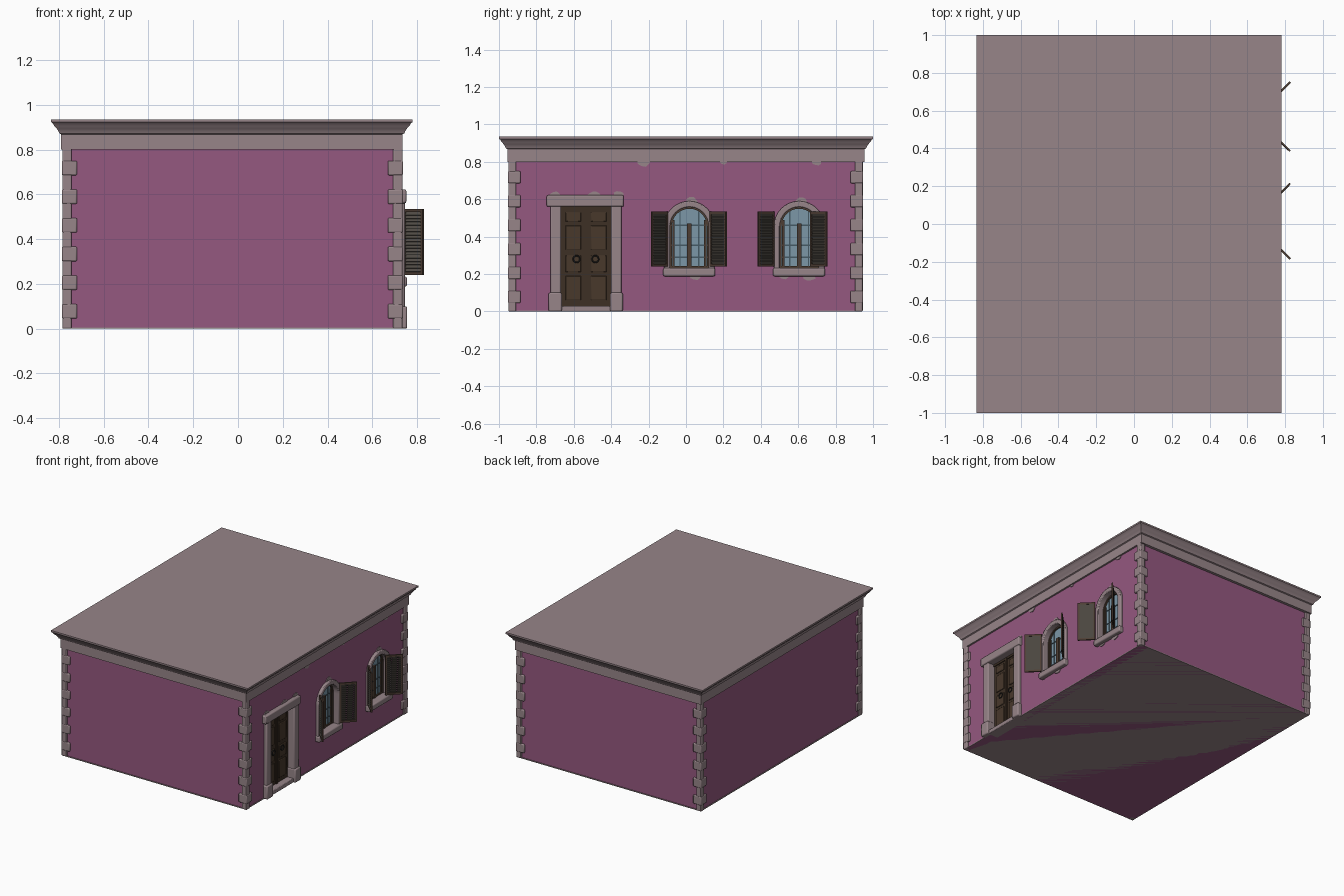
import bpy, bmesh, math, random
from mathutils import Matrix, Vector

if "Cube" in bpy.data.objects:
    bpy.data.objects.remove(bpy.data.objects["Cube"])

random.seed(4)


def material(name, r, g, b):
    m = bpy.data.materials.new(name)
    m.diffuse_color = (r, g, b, 1)
    m.use_nodes = True
    m.node_tree.nodes["Principled BSDF"].inputs["Base Color"].default_value = m.diffuse_color
    return m


PINK = material("pink plaster", 0.30, 0.098, 0.215)
STONE = material("mauve stone", 0.31, 0.235, 0.25)
DOOR = material("dark brown wood", 0.047, 0.029, 0.018)
PANEL = material("door panel brown", 0.065, 0.040, 0.024)
SASH = material("window brown", 0.075, 0.048, 0.034)
GLASS = material("pale blue glass", 0.20, 0.31, 0.39)
BAR = material("slate blue bars", 0.06, 0.10, 0.13)
SLAT = material("weathered grey slats", 0.085, 0.075, 0.062)
METAL = material("dark iron", 0.02, 0.018, 0.017)


def finish(name, bm, mat, bevel=0.0):
    bmesh.ops.recalc_face_normals(bm, faces=bm.faces)
    me = bpy.data.meshes.new(name)
    bm.to_mesh(me)
    bm.free()
    me.materials.append(mat)
    ob = bpy.data.objects.new(name, me)
    bpy.context.collection.objects.link(ob)
    if bevel:
        mod = ob.modifiers.new("soft edges", "BEVEL")
        mod.width, mod.segments = bevel, 2
    return ob


def boxes(name, spans, mat, bevel=0.0, matrix=None):
    """Several boxes in one object, each (x0, x1, y0, y1, z0, z1)."""
    bm = bmesh.new()
    for x0, x1, y0, y1, z0, z1 in spans:
        m = Matrix.Translation(((x0 + x1) / 2, (y0 + y1) / 2, (z0 + z1) / 2))
        m = m @ Matrix.Diagonal((x1 - x0, y1 - y0, z1 - z0, 1))
        bmesh.ops.create_cube(bm, size=1, matrix=m)
    if matrix:
        bm.transform(matrix)
    return finish(name, bm, mat, bevel)


def prism(name, outline, x0, x1, mat, bevel=0.0):
    """A (y, z) outline extruded along x."""
    bm = bmesh.new()
    f = bm.faces.new([bm.verts.new((x0, y, z)) for y, z in outline])
    r = bmesh.ops.extrude_face_region(bm, geom=[f])
    vs = [v for v in r["geom"] if isinstance(v, bmesh.types.BMVert)]
    bmesh.ops.translate(bm, verts=vs, vec=(x1 - x0, 0, 0))
    return finish(name, bm, mat, bevel)


def arch(c, r, bottom, spring=0.455, n=16):
    pts = [(c - r, bottom)]
    pts += [(c - r * math.cos(math.pi * i / n), spring + r * math.sin(math.pi * i / n)) for i in range(n + 1)]
    return pts + [(c + r, bottom)]


def arch_band(c, r_in, r_out, bottom):
    return arch(c, r_out, bottom) + arch(c, r_in, bottom)[::-1]


WALL = 0.722          # outer plane of the facade
WINDOWS = [(0.018, -0.10, 0.13), (0.605, 0.47, 0.667)]   # centre, shutter hinges

# plastered walls with recesses for door and windows
walls = boxes("walls", [(-0.775, WALL, -0.94, 0.935, 0, 0.83)], PINK)
cutters = [boxes("door_cutter", [(0.66, 0.8, -0.672, -0.398, -0.05, 0.565)], PINK)]
cutters += [prism("window_cutter", arch(c, 0.107, 0.22), 0.67, 0.8, PINK) for c, _, _ in WINDOWS]
bpy.context.view_layer.objects.active = walls
for cut in cutters:
    mod = walls.modifiers.new("opening", "BOOLEAN")
    mod.object, mod.operation, mod.solver = cut, "DIFFERENCE", "EXACT"
    bpy.ops.object.modifier_apply(modifier=mod.name)
    bpy.data.objects.remove(cut)

# stone base plate under the building
boxes("floor", [(-0.78, 0.66, -0.945, 0.94, 0.0, 0.006), (0.65, 0.727, -0.40, 0.94, 0, 0.006),
                (0.65, 0.727, -0.945, -0.67, 0, 0.006)], STONE)

# frieze, moulded cornice and flat roof
bm = bmesh.new()
rings = []
for o, z in [(0, 0.80), (0, 0.868), (0.008, 0.872), (0.012, 0.882), (0.019, 0.893), (0.03, 0.905),
             (0.038, 0.918), (0.045, 0.923), (0.045, 0.935)]:
    rings.append([bm.verts.new(p) for p in [(-0.79 - o, -0.955 - o, z), (0.735 + o, -0.955 - o, z),
                                            (0.735 + o, 0.955 + o, z), (-0.79 - o, 0.955 + o, z)]])
for a, b in zip(rings, rings[1:]):
    for i in range(4):
        bm.faces.new([a[i], a[(i + 1) % 4], b[(i + 1) % 4], b[i]])
bm.faces.new(rings[0])
bm.faces.new(rings[-1])
finish("cornice_and_roof", bm, STONE)

# corner quoins: a narrow column with wider blocks at regular heights
for cx, sx in ((-0.785, 1), (0.735, -1)):
    for cy, sy in ((-0.95, 1), (0.945, -1)):
        spans = []
        for w, d, z0, z1 in [(0.042, 0.0, 0, 0.81)] + [(0.066, 0.002, 0.045 + 0.128 * i, 0.11 + 0.128 * i) for i in range(6)]:
            xs = sorted((cx - sx * d, cx + sx * w))
            ys = sorted((cy - sy * d, cy + sy * w))
            spans.append((*xs, *ys, z0, z1))
        boxes("corner_quoins", spans, STONE, 0.006)

# door surround: jambs on plinths, lintel, threshold
boxes("door_surround", [
    (0.66, 0.745, -0.725, -0.668, 0, 0.57), (0.66, 0.745, -0.402, -0.345, 0, 0.57),
    (0.66, 0.756, -0.735, -0.664, 0, 0.10), (0.66, 0.756, -0.406, -0.338, 0, 0.10),
    (0.66, 0.752, -0.745, -0.333, 0.56, 0.622)], STONE, 0.008)
boxes("door_threshold", [(0.64, 0.74, -0.675, -0.395, 0, 0.03)], STONE, 0.004)

# double door with raised panels
boxes("door_leaves", [(0.65, 0.69, -0.67, -0.537, 0.03, 0.56), (0.65, 0.69, -0.533, -0.40, 0.03, 0.56),
                      (0.65, 0.698, -0.543, -0.527, 0.03, 0.56), (0.65, 0.697, -0.67, -0.40, 0.545, 0.56)], DOOR)
panels = []
for y in (-0.603, -0.467):
    panels += [(0.685, 0.696, y - 0.042, y + 0.042, z0, z1) for z0, z1 in ((0.06, 0.19), (0.21, 0.30), (0.33, 0.46), (0.48, 0.53))]
boxes("door_panels", panels, PANEL, 0.004)

# ring handles
for y in (-0.585, -0.485):
    bpy.ops.mesh.primitive_torus_add(major_radius=0.018, minor_radius=0.004, major_segments=16, minor_segments=6,
                                     location=(0.703, y, 0.28), rotation=(0, math.pi / 2, 0))
    bpy.context.object.name = "door_ring"
    bpy.context.object.data.materials.append(METAL)

# windows
for c, hinge_l, hinge_r in WINDOWS:
    prism("window_surround", arch_band(c, 0.103, 0.135, 0.22), 0.68, 0.744, STONE, 0.006)
    boxes("window_sill", [(0.68, 0.755, c - 0.14, c + 0.138, 0.188, 0.232)], STONE, 0.008)
    prism("window_glass", arch(c, 0.104, 0.225), 0.668, 0.688, GLASS)
    prism("window_sash_edge", arch_band(c, 0.094, 0.106, 0.225), 0.685, 0.70, SASH)
    boxes("window_bars", [(0.685, 0.692, c - 0.095, c + 0.095, z - 0.004, z + 0.004) for z in (0.29, 0.355, 0.46)]
          + [(0.685, 0.693, c + s * 0.05 - 0.003, c + s * 0.05 + 0.003, 0.23, 0.535) for s in (-1, 1)], BAR)
    boxes("window_mullions", [(0.685, 0.702, c - 0.012, c + 0.012, 0.225, 0.47),
                              (0.685, 0.698, c - 0.1, c + 0.1, 0.228, 0.242)]
          + [(0.685, 0.697, c + s * 0.085 - 0.006, c + s * 0.085 + 0.006, 0.23, 0.49) for s in (-1, 1)], SASH)

    # louvred shutters, opened at 45 degrees
    for hinge, s in ((hinge_l, -1), (hinge_r, 1)):
        m = Matrix.Translation((0.742, hinge, 0)) @ Matrix.Rotation(s * math.pi / 4, 4, "Z")
        L, t = 0.12, 0.005
        boxes("shutter_frame", [(0, 0.012, -t, t, 0.24, 0.535), (L - 0.012, L, -t, t, 0.24, 0.535),
                                (0, L, -t, t, 0.24, 0.254), (0, L, -t, t, 0.521, 0.535)], SASH, matrix=m)
        bm = bmesh.new()
        for i in range(18):
            z = 0.262 + i * 0.0148
            k = Matrix.Translation((L / 2, 0, z)) @ Matrix.Rotation(s * 0.5, 4, "X") @ Matrix.Diagonal((L - 0.02, 0.004, 0.016, 1))
            bmesh.ops.create_cube(bm, size=1, matrix=m @ k)
        finish("shutter_slats", bm, SLAT)

# exposed stone patches where plaster has flaked off around the trims
for y, z, r in [(-0.70, 0.622, 0.028), (-0.49, 0.622, 0.03), (-0.36, 0.622, 0.026), (0.03, 0.59, 0.028),
                (0.615, 0.59, 0.028), (0.05, 0.19, 0.03), (0.52, 0.195, 0.03), (0.66, 0.19, 0.03),
                (-0.09, 0.20, 0.02), (-0.23, 0.80, 0.035), (0.2, 0.80, 0.02), (0.70, 0.80, 0.024)]:
    pts = []
    for i in range(10):
        a, q = math.tau * i / 10, r * random.uniform(0.75, 1.1)
        pts.append((y + q * 1.2 * math.cos(a), z + q * 0.8 * math.sin(a)))
    prism("bare_stone_patch", pts, WALL - 0.004, WALL + 0.005, STONE)

# smooth rounded parts, keep hard edges
bpy.ops.object.select_all(action="SELECT")
bpy.ops.object.shade_smooth_by_angle(angle=math.radians(35))
